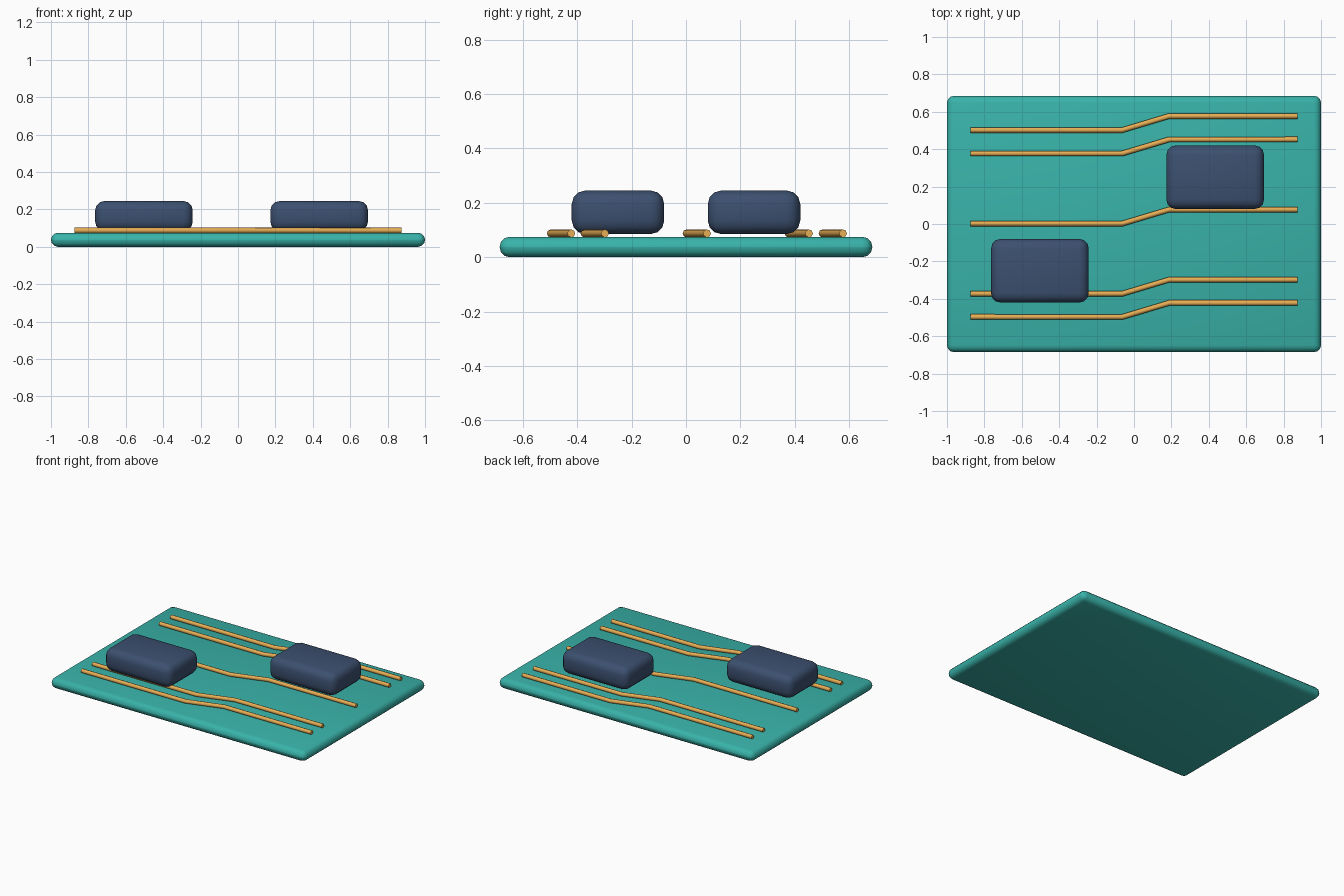
import bpy
from math import radians

if "Cube" in bpy.data.objects:
    bpy.data.objects.remove(bpy.data.objects["Cube"])


def material(name, color):
    m = bpy.data.materials.new(name)
    m.diffuse_color = (*color, 1)
    m.use_nodes = True
    m.node_tree.nodes["Principled BSDF"].inputs["Base Color"].default_value = m.diffuse_color
    return m


TEAL = material("board_teal", (0.04, 0.45, 0.40))
NAVY = material("chip_navy", (0.045, 0.08, 0.16))
GOLD = material("trace_gold", (0.80, 0.42, 0.09))


def rounded_box(name, size, centre, bevel, segments, mat):
    bpy.ops.mesh.primitive_cube_add(size=1, location=centre)
    ob = bpy.context.object
    ob.name = name
    ob.scale = size
    bpy.ops.object.transform_apply(location=False, rotation=False, scale=True)
    mod = ob.modifiers.new("round_edges", 'BEVEL')
    mod.width = bevel
    mod.segments = segments
    bpy.ops.object.modifier_apply(modifier=mod.name)
    bpy.ops.object.shade_smooth_by_angle(angle=radians(35))
    ob.data.materials.append(mat)
    return ob


def trace(name, y):
    # round wire with one diagonal jog near the middle
    cu = bpy.data.curves.new(name, 'CURVE')
    cu.dimensions = '3D'
    cu.bevel_depth = 0.0145
    cu.bevel_resolution = 2
    cu.use_fill_caps = True
    points = [(-0.875, y), (-0.0625, y), (0.1875, y + 0.075), (0.875, y + 0.075)]
    sp = cu.splines.new('POLY')
    sp.points.add(len(points) - 1)
    for p, (px, py) in zip(sp.points, points):
        p.co = (px, py, 0.0875, 1)
    cu.materials.append(GOLD)
    ob = bpy.data.objects.new(name, cu)
    bpy.context.collection.objects.link(ob)


# Circuit board
rounded_box("board", (2.0, 1.37, 0.075), (0, 0, 0.0375), 0.037, 3, TEAL)

# Two chips, diagonally opposed
rounded_box("chip_left", (0.522, 0.34, 0.16), (-0.503, -0.25, 0.165), 0.05, 3, NAVY)
rounded_box("chip_right", (0.522, 0.34, 0.16), (0.434, 0.25, 0.165), 0.05, 3, NAVY)

# Five conductor traces
for i, y in enumerate((-0.497, -0.373, 0.002, 0.377, 0.502)):
    trace(f"trace_{i + 1}", y)
